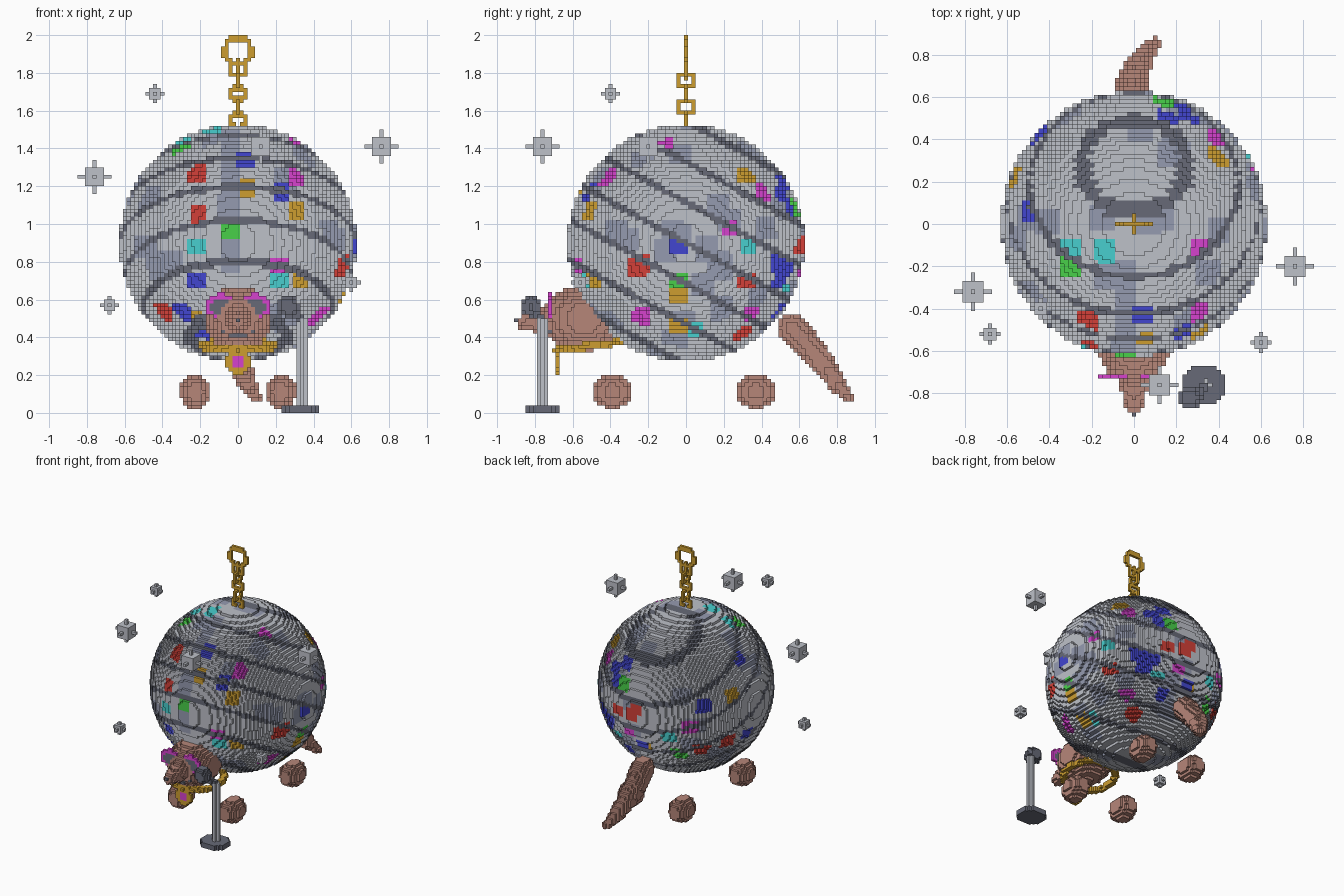
import bpy, math, random
from mathutils import Vector as V3

if "Cube" in bpy.data.objects:
    bpy.data.objects.remove(bpy.data.objects["Cube"])

V = 0.02                      # voxel size
C, R = V3((0, 0, 0.9)), 0.628  # ball centre and radius
random.seed(4)


def lin(c):
    c /= 255
    return c / 12.92 if c < 0.04 else ((c + 0.055) / 1.055) ** 2.4


COLOURS = {"silver": (190, 193, 201), "lavender grey": (149, 155, 176), "dark grey": (103, 106, 119),
           "brown": (182, 134, 121), "gold": (205, 158, 48), "magenta": (214, 66, 206),
           "blue": (66, 70, 208), "green": (72, 208, 74), "cyan": (72, 207, 207), "red": (212, 64, 56)}
MATS = []
for n, rgb in COLOURS.items():
    m = bpy.data.materials.new(n)
    m.diffuse_color = (*[lin(c) for c in rgb], 1)
    m.use_nodes = True
    m.node_tree.nodes["Principled BSDF"].inputs["Base Color"].default_value = m.diffuse_color
    MATS.append(m)
SILVER, LAV, DARK, BROWN, GOLD, MAG, BLUE, GREEN, CYAN, RED = range(10)
DIRS = [(0, 1), (0, -1), (1, 1), (1, -1), (2, 1), (2, -1)]


def voxels(name, lo, hi, inside, colour):
    """Fill the box lo..hi with cubes where inside(p); colour is an index or a rule."""
    a = [math.floor(c / V) - 1 for c in lo]
    b = [math.ceil(c / V) + 1 for c in hi]
    pos = lambda c: V3((c[0] * V, c[1] * V, (c[2] + 0.5) * V))
    cells = {(i, j, k) for i in range(a[0], b[0] + 1) for j in range(a[1], b[1] + 1)
             for k in range(max(a[2], 0), b[2] + 1) if inside(pos((i, j, k)))}
    verts, faces, mats, cols = {}, [], [], {}
    for c in cells:
        for ax, s in DIRS:
            nb = list(c)
            nb[ax] += s
            if tuple(nb) in cells:
                continue
            if c not in cols:
                cols[c] = colour(pos(c)) if callable(colour) else colour
            u, w = (ax + 1) % 3, (ax + 2) % 3
            f = []
            for du, dw in ((0, 0), (1, 0), (1, 1), (0, 1))[::s]:
                q = list(c)
                q[ax] += s > 0
                q[u] += du
                q[w] += dw
                f.append(verts.setdefault(tuple(q), len(verts)))
            faces.append(f)
            mats.append(cols[c])
    me = bpy.data.meshes.new(name)
    me.from_pydata([((x - .5) * V, (y - .5) * V, z * V) for x, y, z in verts], [], faces)
    used = sorted(set(mats))
    for i in used:
        me.materials.append(MATS[i])
    me.polygons.foreach_set("material_index", [used.index(i) for i in mats])
    ob = bpy.data.objects.new(name, me)
    bpy.context.collection.objects.link(ob)
    return ob


def ellipsoid(name, c, r, colour):
    c, r = V3(c), V3(r)
    voxels(name, c - r, c + r, lambda p: sum(((p[i] - c[i]) / r[i]) ** 2 for i in range(3)) <= 1, colour)


def tube(name, pts, radii, colour):
    """Tapered tube through a few points."""
    pts = [V3(p) for p in pts]

    def inside(p):
        for a, b, ra, rb in zip(pts, pts[1:], radii, radii[1:]):
            t = max(0, min(1, (p - a).dot(b - a) / (b - a).length_squared))
            if (p - a.lerp(b, t)).length <= ra + (rb - ra) * t:
                return True
        return False
    m = V3([max(radii)] * 3)
    voxels(name, V3([min(q[i] for q in pts) for i in range(3)]) - m,
           V3([max(q[i] for q in pts) for i in range(3)]) + m, inside, colour)


# ---- mirrored ball: tilted dark bands, grey patches, coloured tiles
spots = []


def spot(col, u, v, right, up, out):
    w = math.sqrt(max(0, R * R - u * u - v * v))
    spots.append((V3(right) * u + V3(up) * v + V3(out) * w, col))


X, Y, Z = (1, 0, 0), (0, 1, 0), (0, 0, 1)
for c, u, z in ((GREEN, -.3, 1.41), (CYAN, -.13, 1.5), (RED, -.22, 1.275), (MAG, .31, 1.255), (BLUE, .04, 1.35),
                (GOLD, .05, 1.185), (BLUE, .23, 1.165), (GOLD, .31, 1.075), (RED, -.21, 1.05), (GREEN, -.04, .97),
                (CYAN, -.225, .88), (MAG, .22, .78), (CYAN, .22, .7), (GOLD, .33, .7), (BLUE, -.225, .7),
                (RED, .56, .77), (RED, -.4, .535), (BLUE, -.3, .53), (GOLD, -.24, .5), (BLUE, -.2, .42),
                (MAG, .42, .5)):
    spot(c, u, z - .9, X, Z, (0, -1, 0))
for c, u, z in ((MAG, -.11, 1.43), (GOLD, .32, 1.26), (MAG, .41, 1.17), (MAG, .23, .98), (BLUE, -.04, .88),
                (CYAN, .33, .88), (RED, -.23, .79), (GREEN, -.04, .7), (GOLD, -.04, .625), (RED, .32, .7),
                (BLUE, .49, .79), (BLUE, .5, .7), (MAG, -.23, .51), (GOLD, -.04, .46), (CYAN, .05, .44),
                (BLUE, .51, 1.16), (RED, .6, .88)):
    spot(c, u, z - .9, Y, Z, X)
for c, u, v in ((BLUE, .23, .55), (BLUE, -.51, .06), (CYAN, -.14, -.12), (CYAN, -.3, -.12), (GREEN, -.3, -.2)):
    spot(c, u, v, X, Y, Z)
# tiles read from the back left and the back right views
for c, u, v in ((RED, -.39, -.21), (BLUE, .13, -.16), (MAG, .02, -.31), (BLUE, .44, -.35), (RED, .11, -.46),
                (RED, .3, -.4), (CYAN, -.12, -.38), (BLUE, -.3, -.45), (GOLD, .34, -.07), (GREEN, -.04, -.5)):
    spot(c, u, v, (-.82, -.57, 0), (.24, -.34, .91), (-.52, .74, .42))
for c, u, v in ((BLUE, .16, .51), (GREEN, .22, .41), (RED, .36, .26), (MAG, .28, .09), (BLUE, .09, .13),
                (GOLD, .35, -.06), (BLUE, .16, -.12), (MAG, -.09, -.14), (RED, -.04, -.27), (CYAN, .13, 0)):
    spot(c, u, v, (-.82, .57, 0), (.24, .34, .91), (.52, .74, -.42))
patches = [V3([random.gauss(0, 1) for _ in range(3)]).normalized() * R for _ in range(55)]
AXIS = V3((0, 0.48, 0.877))


def near(q, s, h):
    return abs(q.x - s.x) < h and abs(q.y - s.y) < h and abs(q.z - s.z) < h


def ball_colour(p):
    q = p - C
    d = q.dot(AXIS) / 0.189
    if abs(d - round(d)) < 0.085:
        return DARK
    for s, c in spots:
        if near(q, s, 0.048):
            return c
    if abs(q.x + .04) < .046 and q.y < -.18 and q.z > -.15:
        return LAV
    if any(near(q, s, 0.062) for s in patches):
        return LAV
    return SILVER


voxels("mirror_ball", C - V3((R, R, R)), C + V3((R, R, R)), lambda p: (p - C).length_squared <= R * R, ball_colour)

# ---- hanging chain: links alternate between two planes, big ring on top


def link(name, z, r_in, r_out, axis):
    c = V3((0, 0, z))

    def inside(p):
        q = p - c
        return abs(q[axis]) < .012 and r_in <= math.hypot(q[1 - axis], q.z) <= r_out
    e = V3((r_out,) * 3)
    voxels(name, c - e, c + e, inside, GOLD)


for i, z in enumerate((1.55, 1.62, 1.69, 1.76, 1.82)):
    link(f"chain_link_{i}", z, .026, .052, 1 - i % 2)
link("chain_ring", 1.915, .055, .087, 1)

# ---- head, snout and face
ellipsoid("head", (0, -.54, .5), (.18, .22, .175), BROWN)
tube("snout", [(0, -.68, .5), (0, -.85, .475)], [.085, .043], BROWN)
tube("smile", [(-.08, -.715, .445), (-.04, -.735, .41), (.04, -.735, .41), (.08, -.715, .445)], [.013] * 4, DARK)
ellipsoid("nose_tip", (0, -.89, .49), (.025, .012, .012), DARK)


def glasses(p):
    e = math.hypot((abs(p.x) - .092) / .086, (p.z - .565) / .066)
    return abs(p.y + .72) < .018 and (e <= 1 or (abs(p.x) < .04 and abs(p.z - .57) < .015))


def lens_rule(p):
    return DARK if math.hypot((abs(p.x) - .092) / .053, (p.z - .56) / .04) <= 1 else MAG


voxels("sunglasses", (-.2, -.76, .48), (.2, -.68, .65), glasses, lens_rule)

# ---- necklace with pendant
ring = [(.19 * math.cos(t * math.pi / 12), -.5 + .18 * math.sin(t * math.pi / 12),
         .355 + .025 * math.sin(t * math.pi / 12)) for t in range(25)]
tube("necklace", ring, [.021] * 25, GOLD)
voxels("pendant", (-.08, -.72, .18), (.08, -.64, .36),
       lambda p: abs(p.y + .68) < .018 and math.hypot(p.x, p.z - .27) < .068,
       lambda p: MAG if math.hypot(p.x, p.z - .27) < .03 else GOLD)

# ---- feet and tail
for side in (-1, 1):
    for y, n in ((-.39, "front"), (.37, "back")):
        ellipsoid(f"{n}_foot_{'right' if side > 0 else 'left'}", (side * .225, y, .112), (.084, .108, .092), BROWN)
tube("tail", [(-.01, .56, .45), (-.01, .65, .35), (.02, .75, .23), (.06, .81, .14), (.1, .86, .085)],
     [.08, .077, .062, .045, .028], BROWN)

# ---- microphone stand
voxels("stand_base", (.22, -.87, 0), (.44, -.65, .04),
       lambda p: p.z < .04 and math.hypot(p.x - .33, p.y + .76) < .1, DARK)
voxels("stand_pole", (.28, -.82, .04), (.4, -.7, .5),
       lambda p: .04 < p.z < .5 and math.hypot(p.x - .34, p.y + .76) < .025, SILVER)
tube("microphone_handle", [(.34, -.76, .49), (.27, -.82, .56)], [.024, .024], DARK)
ellipsoid("microphone_head", (.265, -.82, .565), (.058, .058, .058), DARK)

# ---- floating sparkles: small cube with six arms
for i, (x, y, z, big) in enumerate(((-.43, -.39, 1.7, 0), (-.77, -.33, 1.24, 1), (.76, -.2, 1.42, 1),
                                    (.12, -.76, 1.42, 1), (-.68, -.51, .565, 0), (.61, -.57, .69, 0))):
    c, core, arm = V3((round(x / V) * V, round(y / V) * V, (round(z / V - .5) + .5) * V)), .031 + .02 * big, .05 + .04 * big

    def inside(p, c=c, core=core, arm=arm):
        a = sorted(abs(t) for t in p - c)
        return a[2] < core or (a[2] < arm and a[1] < .015)
    e = V3((arm,) * 3)
    voxels(f"sparkle_{i}", c - e, c + e, inside, SILVER)
